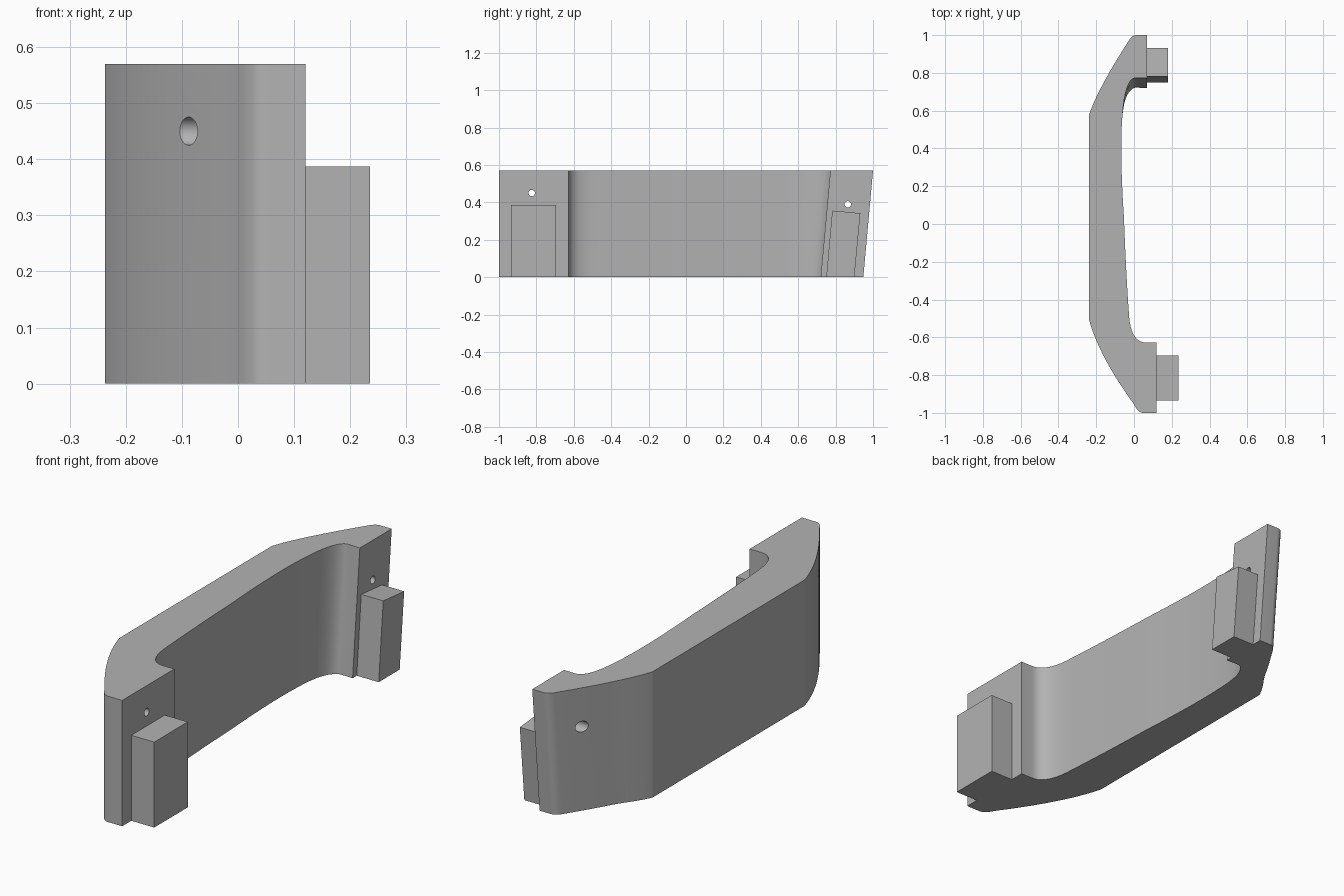
import bpy, bmesh, math
from mathutils import Vector

cube = bpy.data.objects.get("Cube")
if cube:
    bpy.data.objects.remove(cube, do_unlink=True)

HEIGHT = 0.57
LEAN = 0.052          # how far the back end leans in at its foot

grey = bpy.data.materials.new("plain grey")
grey.use_nodes = True
colour = (0.45, 0.45, 0.45, 1)
grey.diffuse_color = colour
grey.node_tree.nodes["Principled BSDF"].inputs["Base Color"].default_value = colour


def bezier(a, b, c, steps):
    """Quadratic curve from a to c, leaving out the last point."""
    a, b, c = Vector(a), Vector(b), Vector(c)
    return [a * (1 - t) ** 2 + b * 2 * t * (1 - t) + c * t * t
            for t in (i / steps for i in range(steps))]


def loft(name, lower, upper):
    """Closed solid between two matching rings of points."""
    bm = bmesh.new()
    low = [bm.verts.new(p) for p in lower]
    top = [bm.verts.new(p) for p in upper]
    bm.faces.new(low)
    bm.faces.new(top)
    n = len(low)
    for i in range(n):
        j = (i + 1) % n
        bm.faces.new((low[i], low[j], top[j], top[i]))
    bmesh.ops.recalc_face_normals(bm, faces=bm.faces)
    mesh = bpy.data.meshes.new(name)
    bm.to_mesh(mesh)
    bm.free()
    mesh.materials.append(grey)
    obj = bpy.data.objects.new(name, mesh)
    bpy.context.collection.objects.link(obj)
    return obj


def prism_x(name, x0, x1, outline):
    """Solid with a side outline in y and z, running along x."""
    return loft(name, [(x0, y, z) for y, z in outline],
                [(x1, y, z) for y, z in outline])


def drill(target, x0, x1, y, z, radius):
    """Cut a round hole along x."""
    ring = [(y + radius * math.cos(i * math.tau / 32),
             z + radius * math.sin(i * math.tau / 32)) for i in range(32)]
    cutter = prism_x("hole_cutter", x0, x1, ring)
    cutter.hide_render = True
    mod = target.modifiers.new("hole", 'BOOLEAN')
    mod.operation = 'DIFFERENCE'
    mod.solver = 'EXACT'
    mod.object = cutter
    bpy.context.view_layer.objects.active = target
    bpy.ops.object.modifier_apply(modifier=mod.name)
    bpy.data.objects.remove(cutter, do_unlink=True)


# Handle outline seen from above: outer side, back foot, inner side, front foot
profile = []
profile += [Vector((0.12, -1))]
profile += reversed(bezier((0, -0.955), (0.022, -1), (0.05, -1), 8)[1:] + [Vector((0.05, -1))])
profile += reversed(bezier((-0.237, -0.51), (-0.185, -0.70), (0, -0.955), 14)[1:]
                    + [Vector((0, -0.955))])
profile += [Vector((-0.237, -0.51))]
profile += bezier((-0.237, 0.58), (-0.195, 0.71), (-0.027, 0.972), 14)
profile += bezier((-0.027, 0.972), (-0.01, 1), (0.012, 1), 8)
profile += [Vector((0.012, 1)), Vector((0.07, 1)), Vector((0.07, 0.772))]
profile += bezier((0.01, 0.774), (-0.032, 0.774), (-0.052, 0.66), 12)
profile += bezier((-0.052, 0.66), (-0.082, 0.46), (-0.053, 0.03), 16)
profile += bezier((-0.053, 0.03), (-0.043, -0.25), (-0.026, -0.49), 8)
profile += bezier((-0.026, -0.49), (-0.014, -0.625), (0.06, -0.627), 14)
profile += [Vector((0.06, -0.627)), Vector((0.12, -0.627))]


def foot(p):
    weight = min(1, max(0, (p.y - 0.57) / 0.19))
    return (p.x, p.y - LEAN * weight, 0)


handle = loft("handle_body", [foot(p) for p in profile],
              [(p.x, p.y, HEIGHT) for p in profile])

# Screw holes, wider on the outer side
for y, z, seat in ((-0.825, 0.45, 0.02), (0.865, 0.39, -0.02)):
    drill(handle, -0.5, seat, y, z, 0.025)
    drill(handle, -0.5, 0.5, y, z, 0.017)

# Mounting pegs on the inner faces of both feet
front_peg = prism_x("front_peg", 0.11, 0.235,
                    [(-0.935, 0), (-0.695, 0), (-0.695, 0.387), (-0.935, 0.387)])
back_peg = prism_x("back_peg", 0.06, 0.18,
                   [(0.75, 0), (0.90, 0), (0.932, 0.342), (0.782, 0.356)])

# Smooth curves with crisp edges
bpy.ops.object.select_all(action='DESELECT')
for obj in (handle, front_peg, back_peg):
    obj.select_set(True)
bpy.context.view_layer.objects.active = handle
bpy.ops.object.shade_smooth_by_angle(angle=math.radians(14))
